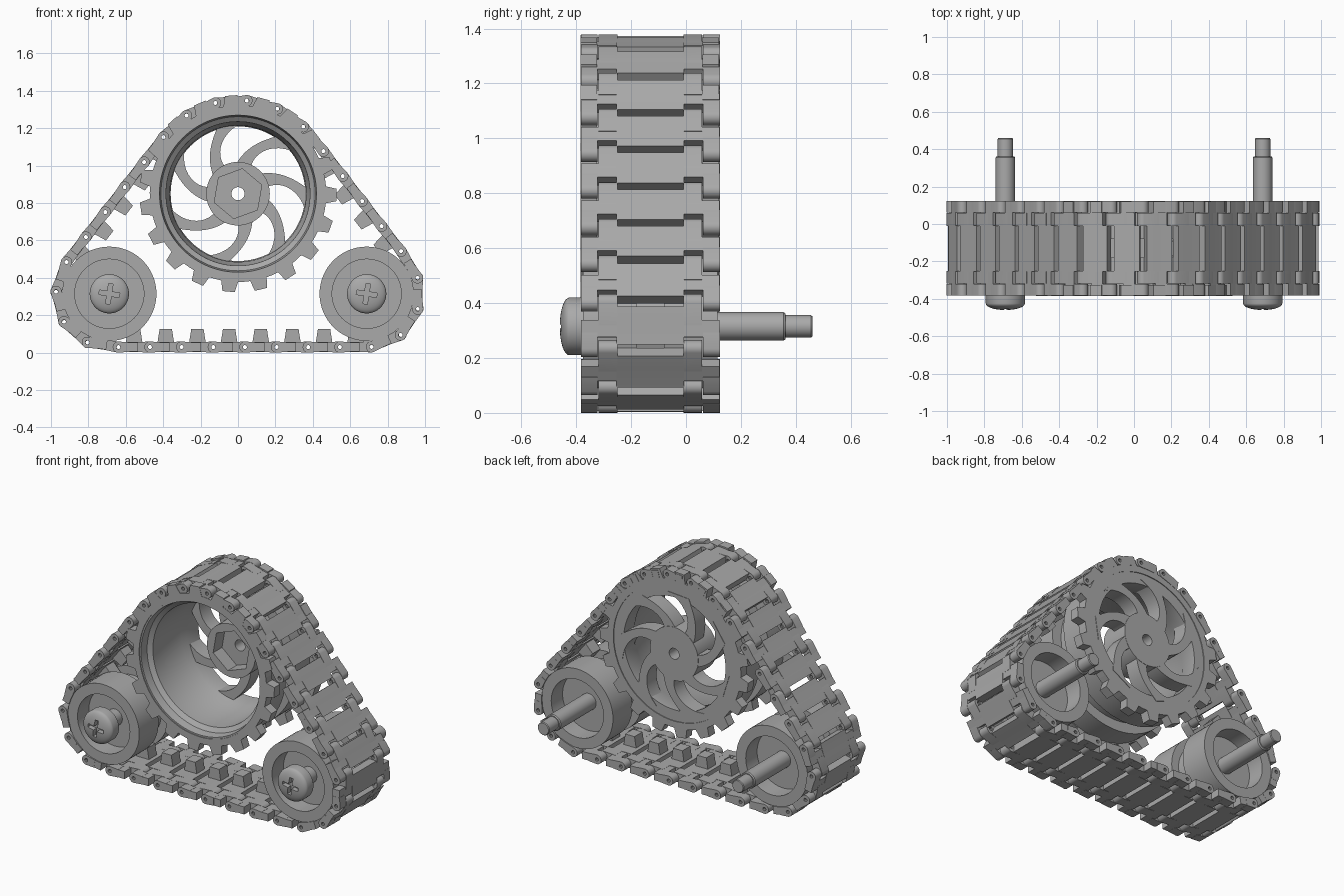
import bpy, bmesh, math
from mathutils import Matrix, Vector

if "Cube" in bpy.data.objects:
    bpy.data.objects.remove(bpy.data.objects["Cube"])

grey = bpy.data.materials.new("plain grey")
grey.use_nodes = True
COLOUR = (0.4, 0.4, 0.4, 1)
grey.diffuse_color = COLOUR
grey.node_tree.nodes["Principled BSDF"].inputs["Base Color"].default_value = COLOUR

MID = -0.13                     # middle of the track across its width
WHEEL = Vector((0, 0, 0.85))
ROLLER_X, ROLLER_Z = 0.688, 0.315


def make(name, bm, loc=(0, 0, 0)):
    bmesh.ops.recalc_face_normals(bm, faces=bm.faces)
    me = bpy.data.meshes.new(name)
    bm.to_mesh(me)
    bm.free()
    me.materials.append(grey)
    ob = bpy.data.objects.new(name, me)
    ob.location = loc
    bpy.context.collection.objects.link(ob)
    return ob


def smooth(ob):
    bpy.ops.object.select_all(action='DESELECT')
    ob.select_set(True)
    bpy.context.view_layer.objects.active = ob
    bpy.ops.object.shade_smooth_by_angle(angle=math.radians(32))
    return ob


def polar(r, a):
    return (r * math.cos(a), r * math.sin(a))


def ngon(r, n, turn=0.0, cx=0.0, cz=0.0):
    pts = [polar(r, turn + 2 * math.pi * i / n) for i in range(n)]
    return [(x + cx, z + cz) for x, z in pts]


def extrude(bm, faces, depth):
    out = bmesh.ops.extrude_face_region(bm, geom=faces)["geom"]
    moved = [v for v in out if isinstance(v, bmesh.types.BMVert)]
    bmesh.ops.translate(bm, verts=moved, vec=(0, depth, 0))


def prism(bm, pts, y0, y1):
    """Side outline in x and z, pushed along y."""
    face = bm.faces.new([bm.verts.new((x, y0, z)) for x, z in pts])
    extrude(bm, [face], y1 - y0)


def ladder(bm, pairs, y0, y1, closed=False):
    """Strip between two matching outlines, pushed along y."""
    rows = [[bm.verts.new((x, y0, z)) for x, z in pair] for pair in pairs]
    nexts = rows[1:] + rows[:1] if closed else rows[1:]
    faces = [bm.faces.new((a[0], a[1], b[1], b[0])) for a, b in zip(rows, nexts)]
    extrude(bm, faces, y1 - y0)


def lathe(name, profile, loc, steps=64, closed=True):
    """Spin a radius and y profile about the y axis."""
    bm = bmesh.new()
    vs = [bm.verts.new((r, y, 0)) for r, y in profile]
    ends = vs[1:] + vs[:1] if closed else vs[1:]
    edges = [bm.edges.new((a, b)) for a, b in zip(vs, ends)]
    bmesh.ops.spin(bm, geom=vs + edges, cent=(0, 0, 0), axis=(0, 1, 0),
                   angle=2 * math.pi, steps=steps)
    bmesh.ops.remove_doubles(bm, verts=bm.verts, dist=1e-4)
    return smooth(make(name, bm, loc))


def cut(ob, cutter):
    """Subtract the cutter for good and delete it."""
    cutter.hide_render = True
    mod = ob.modifiers.new("cut", 'BOOLEAN')
    mod.operation, mod.solver, mod.object = 'DIFFERENCE', 'EXACT', cutter
    mod.use_self = True
    bpy.context.view_layer.update()
    deps = bpy.context.evaluated_depsgraph_get()
    me = bpy.data.meshes.new_from_object(ob.evaluated_get(deps))
    ob.modifiers.clear()
    ob.data = me
    bpy.data.objects.remove(cutter)
    return smooth(ob)


# Drive wheel drum: open bowl with a guide groove around the middle
lathe("wheel_drum", [(0.36, 0.115), (0.465, 0.115), (0.465, MID + 0.05),
                     (0.4, MID + 0.05), (0.4, MID - 0.05), (0.465, MID - 0.05),
                     (0.465, -0.38), (0.42, -0.38), (0.412, -0.33), (0.385, -0.31),
                     (0.38, -0.03), (0.365, 0.0)], WHEEL, 96)

# Toothed rings at both ends of the drum
TEETH = 19
step = 2 * math.pi / TEETH
for name, y0, y1 in (("front_sprocket", -0.385, -0.325), ("back_sprocket", 0.06, 0.12)):
    bm = bmesh.new()
    pairs = []
    for i in range(TEETH):
        for off, r in ((-0.5, 0.472), (-0.29, 0.472), (-0.19, 0.527),
                       (0.19, 0.527), (0.29, 0.472)):
            a = math.radians(94) + (i + off) * step
            pairs.append((polar(r, a), polar(0.43, a)))
    ladder(bm, pairs, y0, y1, True)
    make(name, bm, WHEEL)

# Swept spokes
SPOKES = 7
bm = bmesh.new()
for k in range(SPOKES):
    pairs = []
    for j in range(13):
        s = j / 12
        r = 0.14 + 0.25 * s
        a = math.radians(80) + 2 * math.pi * k / SPOKES - 0.65 * s ** 1.4
        half = (0.03 + 0.045 * s ** 5 + 0.015 * (1 - s) ** 4) / r
        pairs.append((polar(r, a - half), polar(r, a + half)))
    ladder(bm, pairs, 0.02, 0.118)
smooth(make("wheel_spokes", bm, WHEEL))

# Hub with a hexagonal pocket
hub = lathe("wheel_hub", [(0.035, 0.12), (0.17, 0.12), (0.17, -0.07), (0.035, -0.07)], WHEEL)
bm = bmesh.new()
prism(bm, ngon(0.135, 6, 0.35), -0.2, 0.02)
cut(hub, make("hex_cutter", bm, WHEEL))

# Rollers, axles and cross-head screws
for side, x in (("right", -ROLLER_X), ("left", ROLLER_X)):
    at = (x, 0, ROLLER_Z)
    lathe(side + "_roller", [(0.04, 0.0), (0.185, 0.0), (0.185, 0.115), (0.252, 0.115),
                             (0.252, MID + 0.05), (0.2, MID + 0.05), (0.2, MID - 0.05),
                             (0.252, MID - 0.05), (0.252, -0.375), (0.185, -0.375),
                             (0.185, -0.26), (0.04, -0.26)], at)
    lathe(side + "_axle", [(0, -0.4), (0.052, -0.4), (0.052, 0.355), (0.047, 0.362),
                           (0.041, 0.362), (0.041, 0.455), (0.037, 0.46), (0, 0.46)],
          at, 40, False)
    dome = [(0.105 * math.cos(t * math.pi / 16), -0.425 - 0.035 * math.sin(t * math.pi / 16))
            for t in range(8)]
    head = lathe(side + "_screw_head", [(0, -0.37), (0.105, -0.37)] + dome + [(0, -0.46)],
                 at, 48, False)
    bm = bmesh.new()
    cross = []
    for q in range(4):
        for px, pz in ((0.012, 0.012), (0.055, 0.012), (0.055, -0.012)):
            a = -q * math.pi / 2 - 0.15
            cross.append((px * math.cos(a) - pz * math.sin(a),
                          px * math.sin(a) + pz * math.cos(a)))
    prism(bm, cross, -0.5, -0.425)
    cut(head, make("cross_cutter", bm, at))

# Track path: a belt around the wheel and both rollers
R_BIG, R_SMALL, COUNT = 0.5, 0.285, 31
dx, dz = ROLLER_X, WHEEL.z - ROLLER_Z
lean = math.atan2(dz, dx) + math.asin((R_BIG - R_SMALL) / math.hypot(dx, dz))
half_pi = math.pi / 2
path = []
for cx, cz, r, a0, a1 in ((ROLLER_X, ROLLER_Z, R_SMALL, -half_pi, half_pi - lean),
                          (0, WHEEL.z, R_BIG, half_pi - lean, half_pi + lean),
                          (-ROLLER_X, ROLLER_Z, R_SMALL, half_pi + lean, 3 * half_pi)):
    for i in range(41):
        px, pz = polar(r, a0 + (a1 - a0) * i / 40)
        path.append(Vector((cx + px, 0, cz + pz)))
start = Vector((0.037, 0, ROLLER_Z - R_SMALL))
path = [start] + path + [start]
total = sum((b - a).length for a, b in zip(path, path[1:]))
PITCH = total / COUNT


def along(d):
    for a, b in zip(path, path[1:]):
        seg = (b - a).length
        if d <= seg and seg > 0:
            return a.lerp(b, d / seg)
        d -= seg
    return path[-1]


# One track link: plate, body, hinge knuckles and guide tooth
def box(x0, x1, half_z):
    return [(x0 * PITCH, -half_z), (x1 * PITCH, -half_z), (x1 * PITCH, half_z), (x0 * PITCH, half_z)]


def knuckle(at, toward):
    d = 1 if toward > at else -1
    arc = [polar(0.03, half_pi + math.pi * i / 10) for i in range(11)]
    return [(at * PITCH + d * px, pz) for px, pz in arc] + [
        (toward * PITCH, -0.025), (toward * PITCH, 0.025)]


bm = bmesh.new()
prism(bm, box(0.09, 0.91, 0.026), -0.123, 0.123)
prism(bm, box(0.25, 0.62, 0.024), -0.252, 0.252)
for s in (-1, 1):
    prism(bm, knuckle(0, 0.35), s * 0.192, s * 0.253)
    prism(bm, knuckle(1, 0.5), s * 0.12, s * 0.189)
mid = PITCH / 2
prism(bm, [(mid - 0.045, 0.02), (mid + 0.045, 0.02), (mid + 0.033, 0.096), (mid - 0.033, 0.096)],
      -0.04, 0.04)
link = make("track_link", bm)
bm = bmesh.new()
for cx in (0, PITCH):
    prism(bm, ngon(0.011, 10, 0, cx), -0.4, 0.4)
cut(link, make("pin_cutter", bm))

# Lay the links around the path
for i in range(COUNT):
    ob = link if i == 0 else link.copy()
    if i:
        bpy.context.collection.objects.link(ob)
    a, b = along(i * PITCH), along((i + 1) * PITCH - 1e-5)
    d = (b - a).normalized()
    turn = Matrix(((d.x, 0, -d.z), (0, 1, 0), (d.z, 0, d.x))).to_4x4()
    ob.matrix_world = Matrix.Translation(a + Vector((0, MID, 0))) @ turn
